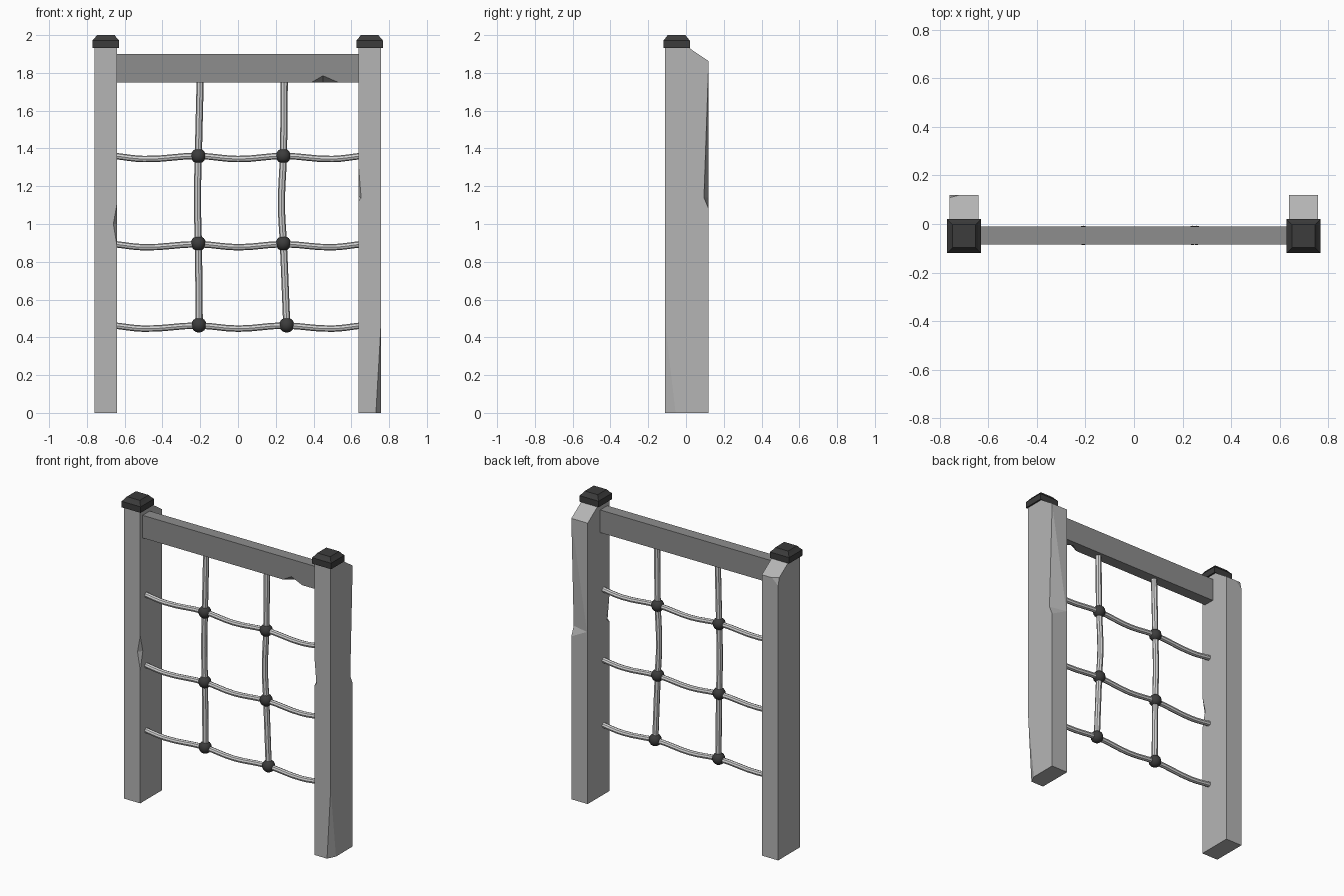
import bpy, bmesh
from mathutils import Vector

if "Cube" in bpy.data.objects:
    bpy.data.objects.remove(bpy.data.objects["Cube"])


def material(name, value):
    m = bpy.data.materials.new(name)
    m.diffuse_color = (value, value, value, 1)
    m.use_nodes = True
    m.node_tree.nodes["Principled BSDF"].inputs["Base Color"].default_value = m.diffuse_color
    return m


POST = material("light grey wood", 0.46)
BEAM = material("mid grey wood", 0.27)
ROPE = material("pale rope", 0.66)
DARK = material("dark plastic", 0.045)


def finish(bm, name, mat):
    bmesh.ops.recalc_face_normals(bm, faces=bm.faces)
    me = bpy.data.meshes.new(name)
    bm.to_mesh(me)
    bm.free()
    ob = bpy.data.objects.new(name, me)
    bpy.context.collection.objects.link(ob)
    if mat:
        me.materials.append(mat)
    return ob


def activate(ob):
    bpy.ops.object.select_all(action='DESELECT')
    ob.select_set(True)
    bpy.context.view_layer.objects.active = ob


def prism(name, profile, x0, x1, mat):
    """Extrude a (y, z) profile along x."""
    bm = bmesh.new()
    face = bm.faces.new([bm.verts.new((x0, y, z)) for y, z in profile])
    ext = bmesh.ops.extrude_face_region(bm, geom=[face])
    moved = [v for v in ext["geom"] if isinstance(v, bmesh.types.BMVert)]
    bmesh.ops.translate(bm, verts=moved, vec=(x1 - x0, 0, 0))
    return finish(bm, name, mat)


def chip(ob, a, b, p, q):
    """Chip an edge from a to b; p and q are the deep points on its two faces."""
    a, b, p, q = map(Vector, (a, b, p, q))
    mid = (p + q) / 2
    pts = [a + (a - mid) * 0.1, b + (b - mid) * 0.1,
           p + (p - q) * 0.15, q + (q - p) * 0.15]
    bm = bmesh.new()
    vs = [bm.verts.new(v) for v in pts]
    for tri in ((0, 1, 2), (0, 3, 1), (0, 2, 3), (1, 3, 2)):
        bm.faces.new([vs[i] for i in tri])
    cutter = finish(bm, "chip_cutter", None)
    cutter.hide_render = True
    mod = ob.modifiers.new("chip", 'BOOLEAN')
    mod.operation, mod.solver, mod.object = 'DIFFERENCE', 'EXACT', cutter
    activate(ob)
    bpy.ops.object.modifier_apply(modifier=mod.name)
    bpy.data.objects.remove(cutter)


def cap(name, x, y):
    """Square post cap from stacked square rings."""
    bm = bmesh.new()
    rings = []
    for h, z in ((0.07, 1.932), (0.07, 1.972), (0.058, 1.985), (0.047, 2.0)):
        rings.append([bm.verts.new((x + h * i, y + h * j, z))
                      for i, j in ((-1, -1), (1, -1), (1, 1), (-1, 1))])
    for lo, hi in zip(rings, rings[1:]):
        for i in range(4):
            j = (i + 1) % 4
            bm.faces.new((lo[i], lo[j], hi[j], hi[i]))
    bm.faces.new(rings[0])
    bm.faces.new(rings[-1])
    return finish(bm, name, DARK)


def rope(name, pts, radius):
    cu = bpy.data.curves.new(name, 'CURVE')
    cu.dimensions = '3D'
    cu.bevel_depth, cu.bevel_resolution = radius, 2
    cu.resolution_u, cu.use_fill_caps = 4, True
    sp = cu.splines.new('BEZIER')
    sp.bezier_points.add(len(pts) - 1)
    for bp, (x, z) in zip(sp.bezier_points, pts):
        bp.co = (x, NET_Y, z)
        bp.handle_left_type = bp.handle_right_type = 'AUTO'
    cu.materials.append(ROPE)
    ob = bpy.data.objects.new(name, cu)
    bpy.context.collection.objects.link(ob)
    activate(ob)
    bpy.ops.object.convert(target='MESH')
    bpy.ops.object.shade_smooth_by_angle()


NET_Y = -0.047
F, B = -0.11, 0.12

# Posts with sloped back tops, and their caps
profile = [(F, 0), (B, 0), (B, 1.862), (0.012, 1.935), (F, 1.935)]
left = prism("left_post", profile, -0.76, -0.64, POST)
right = prism("right_post", profile, 0.637, 0.757, POST)
cap("left_cap", -0.70, -0.05)
cap("right_cap", 0.697, -0.05)

# Chipped edges of the posts
chip(left, (-0.64, F, 1.11), (-0.64, F, 0.88), (-0.66, F, 1.0), (-0.64, -0.083, 1.0))
chip(left, (-0.76, B, 1.82), (-0.76, B, 2.1), (-0.715, B, 1.862), (-0.76, 0.108, 1.87))
chip(right, (0.757, F, 0.47), (0.757, F, -0.1), (0.73, F, -0.002), (0.757, -0.055, -0.002))
chip(right, (0.757, B, 1.86), (0.757, B, 1.08), (0.757, 0.095, 1.14), (0.642, B, 1.14))
chip(right, (0.637, F, 1.32), (0.637, F, 1.12), (0.652, F, 1.137), (0.637, -0.075, 1.15))

# Top beam with a chip in its lower front edge
beam = prism("top_beam", [(-0.085, 1.75), (-0.01, 1.75), (-0.01, 1.9), (-0.085, 1.9)],
             -0.645, 0.642, BEAM)
chip(beam, (0.39, -0.085, 1.75), (0.53, -0.085, 1.75),
     (0.45, -0.085, 1.785), (0.45, -0.045, 1.75))

# Sagging horizontal ropes
for n, z in enumerate((0.462, 0.893, 1.36)):
    s = z - 0.016
    rope(f"horizontal_rope_{n + 1}",
         [(-0.65, z), (-0.5, s), (-0.21, z), (0, s), (0.24, z), (0.5, s), (0.65, z)], 0.017)

# Vertical ropes hanging from the beam
rope("left_vertical_rope",
     [(-0.2, 1.77), (-0.21, 1.36), (-0.215, 1.13), (-0.21, 0.9), (-0.205, 0.465)], 0.019)
rope("right_vertical_rope",
     [(0.245, 1.77), (0.24, 1.36), (0.23, 1.1), (0.24, 0.9), (0.258, 0.465)], 0.019)

# Round connectors at the crossings
for n, (x, z) in enumerate(((-0.21, 1.36), (0.24, 1.36), (-0.21, 0.897),
                            (0.24, 0.897), (-0.207, 0.465), (0.258, 0.465))):
    bm = bmesh.new()
    bmesh.ops.create_uvsphere(bm, u_segments=12, v_segments=8, radius=0.04)
    bmesh.ops.translate(bm, verts=bm.verts, vec=(x, NET_Y, z))
    ball = finish(bm, f"rope_connector_{n + 1}", DARK)
    activate(ball)
    bpy.ops.object.shade_smooth_by_angle(angle=1.0)
